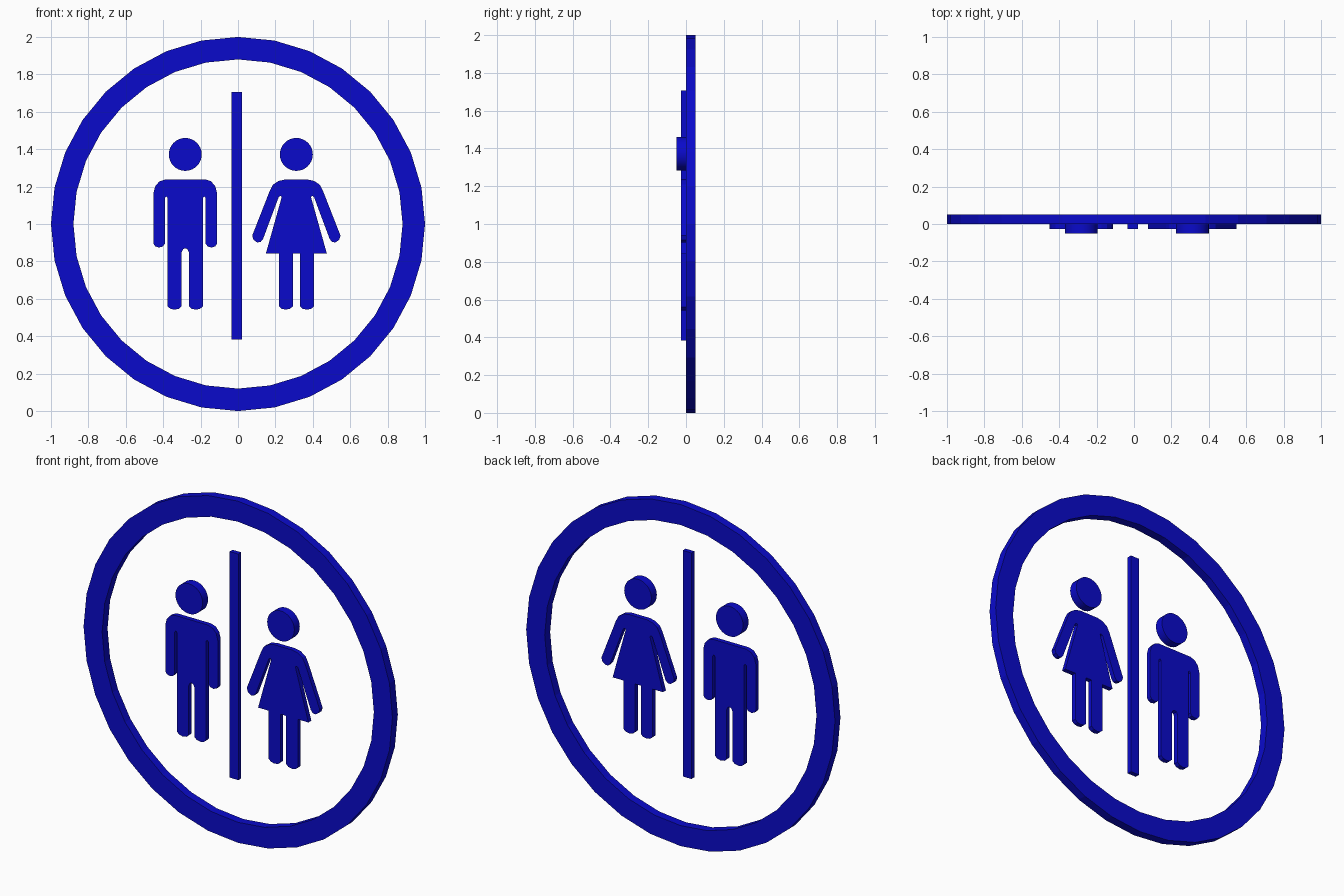
import bpy, bmesh, math

cube = bpy.data.objects.get("Cube")
if cube:
    bpy.data.objects.remove(cube, do_unlink=True)

blue = bpy.data.materials.new("sign_blue")
blue.use_nodes = True
colour = (0.003, 0.003, 0.6, 1)
blue.diffuse_color = colour
blue.node_tree.nodes["Principled BSDF"].inputs["Base Color"].default_value = colour


def finish(name, bm, smooth=False):
    bmesh.ops.recalc_face_normals(bm, faces=bm.faces[:])
    mesh = bpy.data.meshes.new(name)
    bm.to_mesh(mesh)
    bm.free()
    mesh.materials.append(blue)
    obj = bpy.data.objects.new(name, mesh)
    bpy.context.collection.objects.link(obj)
    if smooth:
        bpy.ops.object.select_all(action='DESELECT')
        obj.select_set(True)
        bpy.context.view_layer.objects.active = obj
        bpy.ops.object.shade_smooth_by_angle(angle=math.radians(30))
    return obj


def plate(name, points, y0, y1, smooth=False):
    """Extrude an (x, z) outline from y0 to y1."""
    bm = bmesh.new()
    face = bm.faces.new([bm.verts.new((x, y0, z)) for x, z in points])
    out = bmesh.ops.extrude_face_region(bm, geom=[face], use_keep_orig=True)
    verts = [g for g in out["geom"] if isinstance(g, bmesh.types.BMVert)]
    bmesh.ops.translate(bm, verts=verts, vec=(0, y1 - y0, 0))
    return finish(name, bm, smooth)


def circle(cx, cz, r, n):
    return [(cx + r * math.sin(math.tau * i / n), cz + r * math.cos(math.tau * i / n))
            for i in range(n)]


def mirrored(half, cx):
    """Close a half outline whose first and last points lie on the axis."""
    return ([(cx + x, z) for x, z in half]
            + [(cx - x, z) for x, z in reversed(half[1:-1])])


# Ring frame
N = 32
bm = bmesh.new()
loops = [[bm.verts.new((x, y, z)) for x, z in circle(0, 1, r, N)]
         for r, y in ((1, 0), (1, 0.05), (0.88, 0.05), (0.88, 0))]
for k in range(4):
    a, b = loops[k], loops[(k + 1) % 4]
    for i in range(N):
        j = (i + 1) % N
        bm.faces.new((a[i], a[j], b[j], b[i]))
finish("ring_frame", bm)

FRONT = -0.027

# Divider bar
plate("divider_bar", [(-0.035, 0.383), (0.021, 0.383), (0.021, 1.706), (-0.035, 1.706)], FRONT, 0)

# Leg end shared by both figures, outer side to inner side
leg = [(0.094, 0.56), (0.08, 0.547), (0.057, 0.542), (0.033, 0.547), (0.019, 0.56)]

# Man: shoulder, arm, armpit, leg, crotch
man = [(0, 1.238), (0.108, 1.238), (0.138, 1.228), (0.16, 1.203), (0.17, 1.165),
       (0.17, 0.895), (0.16, 0.88), (0.14, 0.874), (0.12, 0.88), (0.109, 0.895),
       (0.109, 1.14), (0.102, 1.148), (0.094, 1.14)] + leg + [
       (0.019, 0.85), (0.012, 0.865), (0, 0.87)]
plate("man_body", mirrored(man, -0.282), FRONT, 0)

# Woman: shoulder, slanted arm, armpit, dress hem, leg
woman = [(0, 1.238), (0.06, 1.238), (0.095, 1.23), (0.125, 1.21), (0.142, 1.178),
         (0.236, 0.938), (0.229, 0.915), (0.21, 0.902), (0.192, 0.903), (0.178, 0.92),
         (0.094, 1.145), (0.086, 1.15), (0.078, 1.145),
         (0.163, 0.842), (0.094, 0.842)] + leg + [(0.019, 0.842), (0, 0.842)]
plate("woman_body", mirrored(woman, 0.312), FRONT, 0)

# Heads, thicker than the bodies
for name, x in (("man_head", -0.282), ("woman_head", 0.312)):
    plate(name, circle(x, 1.372, 0.088, 32), -0.05, 0, smooth=True)
